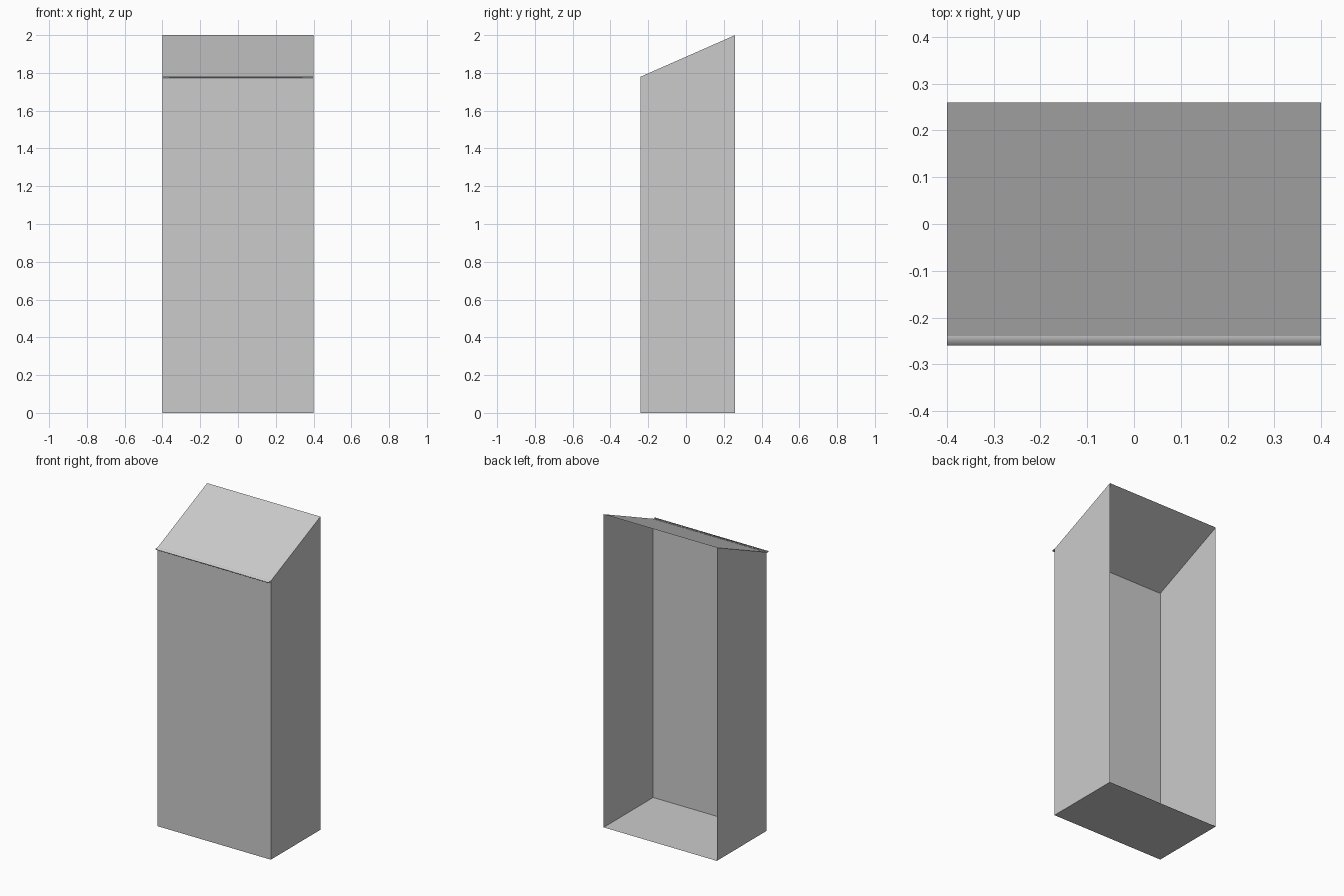
import bpy

if "Cube" in bpy.data.objects:
    bpy.data.objects.remove(bpy.data.objects["Cube"])

HALF = 0.4
FRONT, BACK = -0.24, 0.26
EAVE, TOP = 1.78, 2.0


def make_object(name, verts, faces, smooth=False):
    mesh = bpy.data.meshes.new(name)
    mesh.from_pydata(verts, [], faces)
    for p in mesh.polygons:
        p.use_smooth = smooth
    obj = bpy.data.objects.new(name, mesh)
    bpy.context.collection.objects.link(obj)
    return obj


def strip(name, profile, smooth=False):
    """Sheet swept along x through a list of (y, z) points."""
    verts = [(x, y, z) for y, z in profile for x in (-HALF, HALF)]
    faces = [(2 * i, 2 * i + 1, 2 * i + 3, 2 * i + 2)
             for i in range(len(profile) - 1)]
    return make_object(name, verts, faces, smooth)


# Thin shell, open at the back: sloped roof, front panel and floor
strip("roof_front_floor", [(BACK, 0), (FRONT, 0), (FRONT, EAVE), (BACK, TOP)])

# Small open-ended lip along the front eave
strip("front_lip", [(FRONT, EAVE - 0.008), (-0.26, EAVE - 0.006),
                    (-0.26, EAVE), (FRONT, EAVE + 0.002)], smooth=True)

# Side panels with sloped top edges
side = [(FRONT, 0), (BACK, 0), (BACK, TOP), (FRONT, EAVE)]
for name, s in (("left_side", -1), ("right_side", 1)):
    make_object(name, [(s * HALF, y, z) for y, z in side],
                [(0, 1, 2, 3)[::s]])
